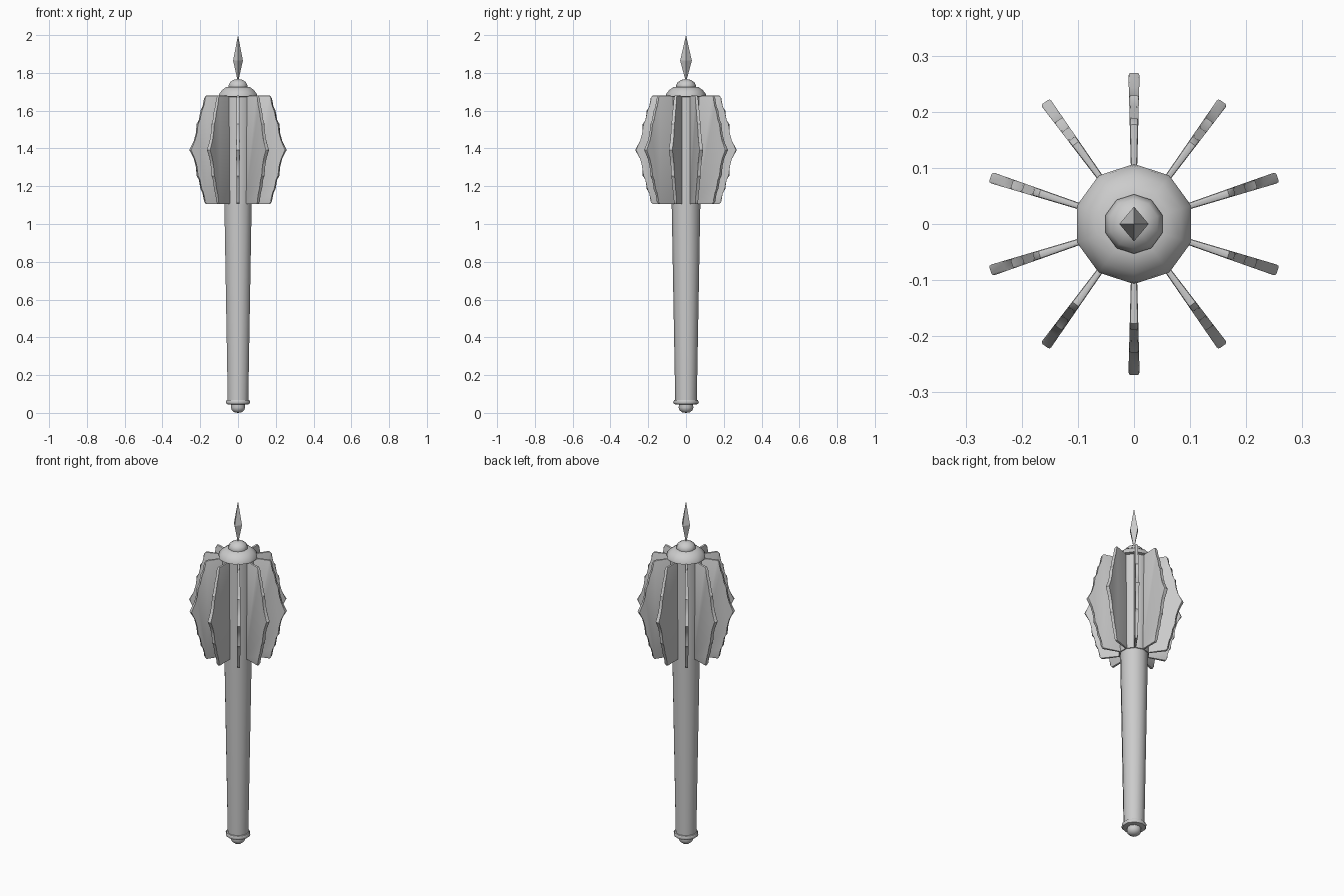
import bpy, bmesh
from math import cos, sin, pi, radians

if "Cube" in bpy.data.objects:
    bpy.data.objects.remove(bpy.data.objects["Cube"])

SIDES = 10
START = radians(18)


def finish(name, bm, smooth=None):
    bmesh.ops.recalc_face_normals(bm, faces=bm.faces[:])
    me = bpy.data.meshes.new(name)
    bm.to_mesh(me)
    bm.free()
    ob = bpy.data.objects.new(name, me)
    bpy.context.collection.objects.link(ob)
    if smooth:
        bpy.ops.object.select_all(action='DESELECT')
        ob.select_set(True)
        bpy.context.view_layer.objects.active = ob
        bpy.ops.object.shade_smooth_by_angle(angle=radians(smooth))
    return ob


def lathe(name, profile, n=SIDES, start=START, sx=1, sy=1, smooth=None):
    """Revolve (radius, z) points; ends are closed."""
    bm = bmesh.new()
    rings = []
    for r, z in profile:
        if r == 0:
            rings.append([bm.verts.new((0, 0, z))] * n)
        else:
            rings.append([bm.verts.new((r * sx * cos(start + 2 * pi * i / n),
                                        r * sy * sin(start + 2 * pi * i / n), z))
                          for i in range(n)])
    for a, b in zip(rings, rings[1:]):
        for i in range(n):
            j = (i + 1) % n
            bm.faces.new(list(dict.fromkeys((a[i], a[j], b[j], b[i]))))
    for ring in (rings[0], rings[-1]):
        if len(set(ring)) > 1:
            bm.faces.new(ring)
    return finish(name, bm, smooth)


# Handle parts
lathe("pommel", [(0, 0), (.02, .003), (.034, .014), (.039, .028), (.037, .05)], smooth=50)
lathe("pommel_ring", [(.05, .044), (.063, .047), (.068, .057), (.063, .068), (.05, .071)], smooth=50)
lathe("shaft", [(.057, .06), (.076, 1.11)], smooth=40)

# Head core, dome and knob
lathe("head_core", [(.082, 1.105), (.09, 1.68)], smooth=40)
lathe("head_dome", [(.085, 1.672), (.107, 1.676), (.104, 1.69), (.088, 1.71),
                    (.066, 1.725), (.045, 1.727)], smooth=50)
lathe("top_knob", [(.05, 1.72), (.053, 1.732), (.044, 1.751), (.025, 1.763), (0, 1.768)], smooth=50)

# Four-sided spike
lathe("spike", [(0, 1.75), (1, 1.865), (0, 2.0)], n=4, start=0, sx=.026, sy=.031)

# Scalloped flanges, slightly thicker towards the outer edge
upper = [(.177, 1.68), (.188, 1.665), (.191, 1.62), (.208, 1.60), (.211, 1.55),
         (.229, 1.53), (.228, 1.48), (.243, 1.44)]
outline = ([(.07, 1.68)] + upper + [(.269, 1.392)] +
           [(r, 2.785 - z) for r, z in reversed(upper)] + [(.07, 1.105)])
for k in range(SIDES):
    a = START + 2 * pi * k / SIDES
    bm = bmesh.new()
    layers = []
    for side in (-1, 1):
        layer = []
        for r, z in outline:
            t = side * (.003 + .026 * r)
            layer.append(bm.verts.new((r * cos(a) - t * sin(a), r * sin(a) + t * cos(a), z)))
        bm.faces.new(layer)
        layers.append(layer)
    p, q = layers
    for i in range(len(p)):
        j = (i + 1) % len(p)
        bm.faces.new((p[i], p[j], q[j], q[i]))
    rims = [e for layer in layers for e in
            (bm.edges.get((layer[i], layer[i + 1])) for i in range(len(layer) - 1))]
    bmesh.ops.bevel(bm, geom=rims, offset=.004, segments=2, profile=.5, affect='EDGES')
    finish("flange_%02d" % (k + 1), bm, smooth=35)
